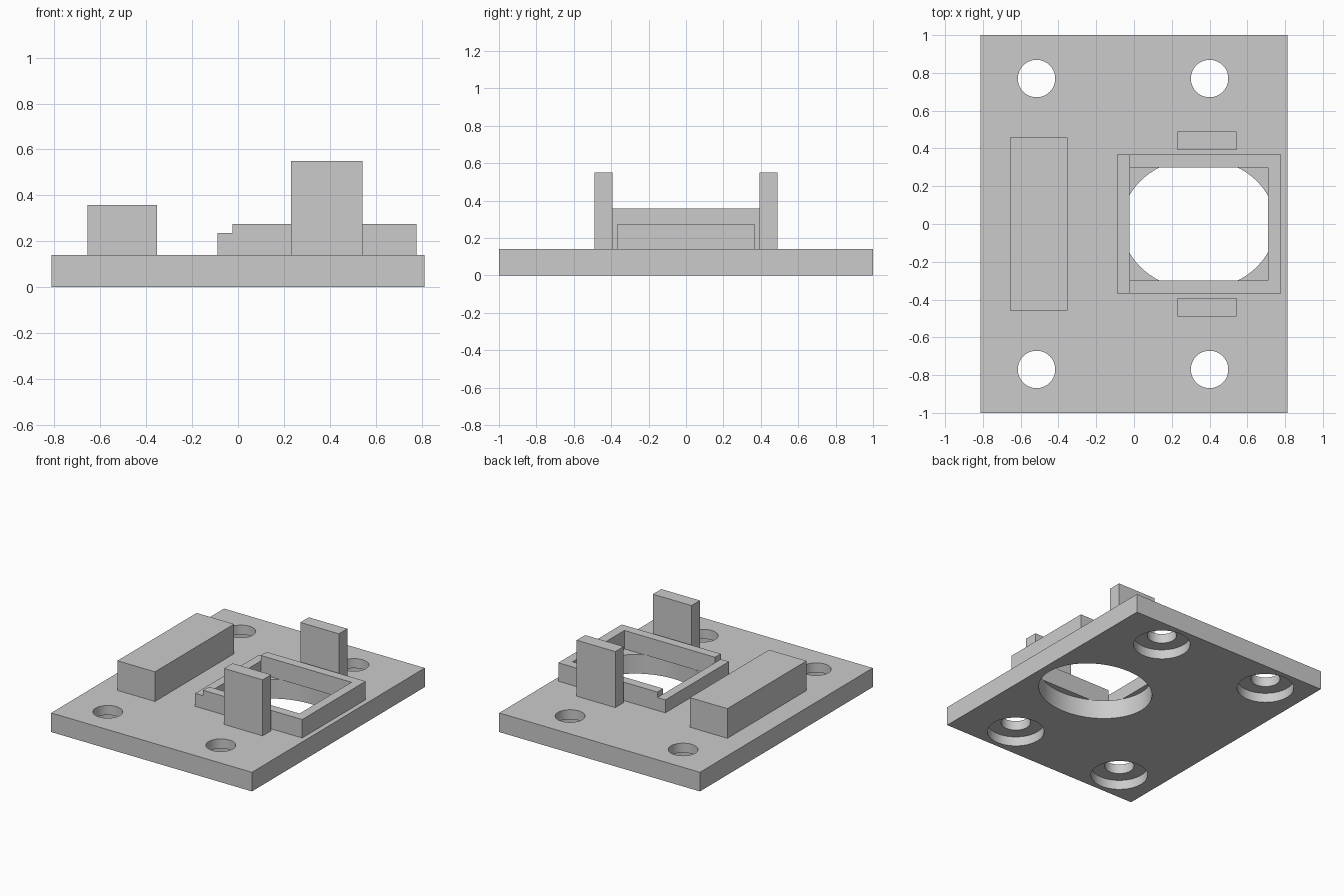
import bpy
import bmesh
import math

if "Cube" in bpy.data.objects:
    bpy.data.objects.remove(bpy.data.objects["Cube"])

grey = bpy.data.materials.new("plain grey")
grey.diffuse_color = (0.6, 0.6, 0.6, 1)
grey.use_nodes = True
grey.node_tree.nodes["Principled BSDF"].inputs["Base Color"].default_value = grey.diffuse_color

BASE = 0.14                      # plate thickness
HOLE_X = 0.342                   # centre of the window


def finish(name, bm):
    mesh = bpy.data.meshes.new(name)
    bm.to_mesh(mesh)
    bm.free()
    mesh.materials.append(grey)
    obj = bpy.data.objects.new(name, mesh)
    bpy.context.collection.objects.link(obj)
    return obj


def box(name, x, y, z):
    bm = bmesh.new()
    bmesh.ops.create_cube(bm, size=1)
    for v in bm.verts:
        for i, (lo, hi) in enumerate((x, y, z)):
            v.co[i] = lo if v.co[i] < 0 else hi
    return finish(name, bm)


def cylinder(name, cx, cy, rx, ry, z0, z1, sides=64):
    bm = bmesh.new()
    bmesh.ops.create_cone(bm, cap_ends=True, segments=sides,
                          radius1=1, radius2=1, depth=1)
    for v in bm.verts:
        v.co = (cx + v.co.x * rx, cy + v.co.y * ry, z0 if v.co.z < 0 else z1)
    return finish(name, bm)


def cut(obj, cutters):
    bpy.context.view_layer.objects.active = obj
    for c in cutters:
        mod = obj.modifiers.new("cut", 'BOOLEAN')
        mod.operation = 'DIFFERENCE'
        mod.solver = 'EXACT'
        mod.object = c
        bpy.ops.object.modifier_apply(modifier=mod.name)
        bpy.data.objects.remove(c)


# Base plate with oval window and counterbored corner holes
plate = box("base_plate", (-0.813, 0.813), (-1, 1), (0, BASE))
cutters = [cylinder("window_cutter", HOLE_X, 0, 0.407, 0.348, -0.1, 0.3)]
for x in (-0.516, 0.4):
    for y in (-0.77, 0.77):
        cutters.append(cylinder("screw_cutter", x, y, 0.099, 0.099, -0.1, 0.3))
        cutters.append(cylinder("counterbore_cutter", x, y, 0.192, 0.192, -0.1, 0.07))
cut(plate, cutters)

# Rectangular frame around the window, with its left wall lowered
frame = box("window_frame", (-0.09, 0.777), (-0.367, 0.367), (BASE, 0.275))
cut(frame, [box("opening_cutter", (-0.025, 0.709), (-0.3, 0.3), (0, 0.5)),
            box("step_cutter", (-0.3, -0.025), (-0.5, 0.5), (0.235, 0.5))])

# Solid block on the left
box("side_block", (-0.656, -0.352), (-0.458, 0.458), (BASE, 0.357))

# Upright tabs either side of the frame
for side, name in ((-1, "front_tab"), (1, "back_tab")):
    ys = sorted((side * 0.392, side * 0.49))
    box(name, (0.23, 0.543), ys, (BASE, 0.55))

# Smooth the round walls, keep hard edges
bpy.ops.object.select_all(action='DESELECT')
plate.select_set(True)
bpy.context.view_layer.objects.active = plate
bpy.ops.object.shade_smooth_by_angle(angle=math.radians(30))
